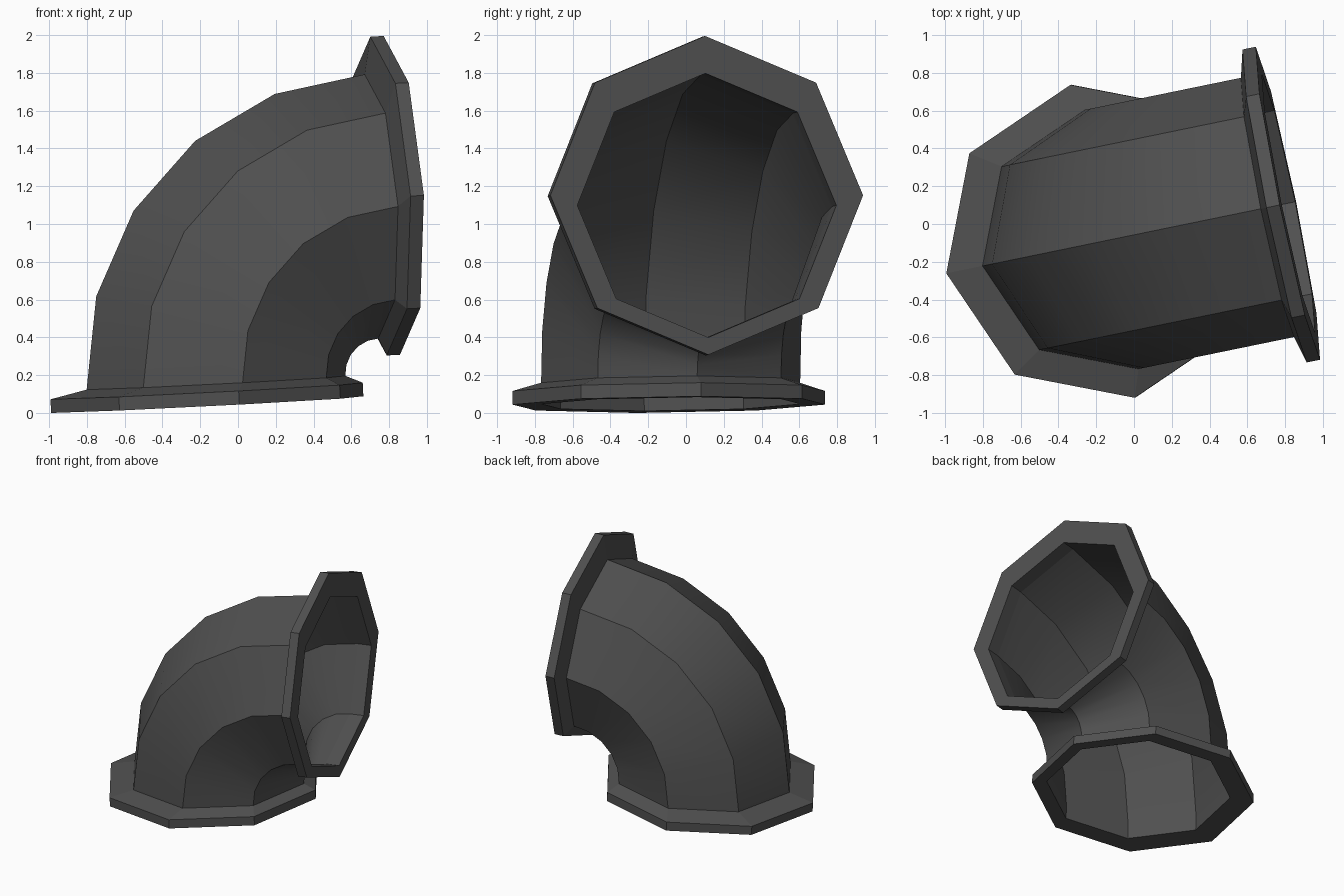
import bpy, bmesh, math
from mathutils import Vector

if "Cube" in bpy.data.objects:
    bpy.data.objects.remove(bpy.data.objects["Cube"])

SIDES, STEPS = 8, 5
YAW, TILT = math.radians(11.6), math.radians(3.0)
BEND_R, PIPE_R = 0.888, 0.70          # bend centreline and pipe radius
FLANGE_SHIFT, FLANGE_R = 0.053, 0.845  # flange sits slightly off the pipe centre
FACE, RIM = 0.113, 0.041              # flange face and rear rim, measured past the pipe end

# Tilted frame of the bend
d = Vector((math.cos(YAW), math.sin(YAW), 0))
up = Vector((0, 0, 1))
U = d * math.cos(TILT) + up * math.sin(TILT)
W = up * math.cos(TILT) - d * math.sin(TILT)
V = W.cross(U)
CENTRE = Vector((0.752, 0.097, 0.206))

metal = bpy.data.materials.new("dark grey metal")
metal.diffuse_color = (0.08, 0.08, 0.08, 1)
metal.use_nodes = True
metal.node_tree.nodes["Principled BSDF"].inputs["Base Color"].default_value = metal.diffuse_color


def ring(bm, angle, along, bend, radius):
    """Octagon across the bend at an angle, pushed along its tangent."""
    radial = W * math.sin(angle) - U * math.cos(angle)
    tangent = U * math.sin(angle) + W * math.cos(angle)
    mid = CENTRE + radial * bend + tangent * along
    verts = []
    for k in range(SIDES):
        a = 2 * math.pi * k / SIDES
        verts.append(bm.verts.new(mid + (radial * math.cos(a) + V * math.sin(a)) * radius))
    return verts


def build(name, stations, closed):
    bm = bmesh.new()
    rings = [ring(bm, *s) for s in stations]
    pairs = list(zip(rings, rings[1:]))
    if closed:
        pairs.append((rings[-1], rings[0]))
    for a, b in pairs:
        for k in range(SIDES):
            n = (k + 1) % SIDES
            bm.faces.new((a[k], a[n], b[n], b[k]))
    bmesh.ops.recalc_face_normals(bm, faces=bm.faces)
    mesh = bpy.data.meshes.new(name)
    bm.to_mesh(mesh)
    bm.free()
    mesh.materials.append(metal)
    ob = bpy.data.objects.new(name, mesh)
    bpy.context.collection.objects.link(ob)
    return ob


# Open thin-walled elbow
elbow = build("elbow_pipe", [(math.pi / 2 * i / STEPS, 0, BEND_R, PIPE_R)
                             for i in range(STEPS + 1)], False)
bpy.context.view_layer.objects.active = elbow
elbow.select_set(True)
bpy.ops.object.shade_smooth_by_angle(angle=math.radians(30))

# Flanges: bore, flat face, rim and sloped back
for name, angle, s in (("bottom_flange", 0, -1), ("top_flange", math.pi / 2, 1)):
    build(name, [(angle, 0, BEND_R, PIPE_R),
                 (angle, s * FACE, BEND_R, PIPE_R),
                 (angle, s * FACE, BEND_R + FLANGE_SHIFT, FLANGE_R),
                 (angle, s * RIM, BEND_R + FLANGE_SHIFT, FLANGE_R)], True)
